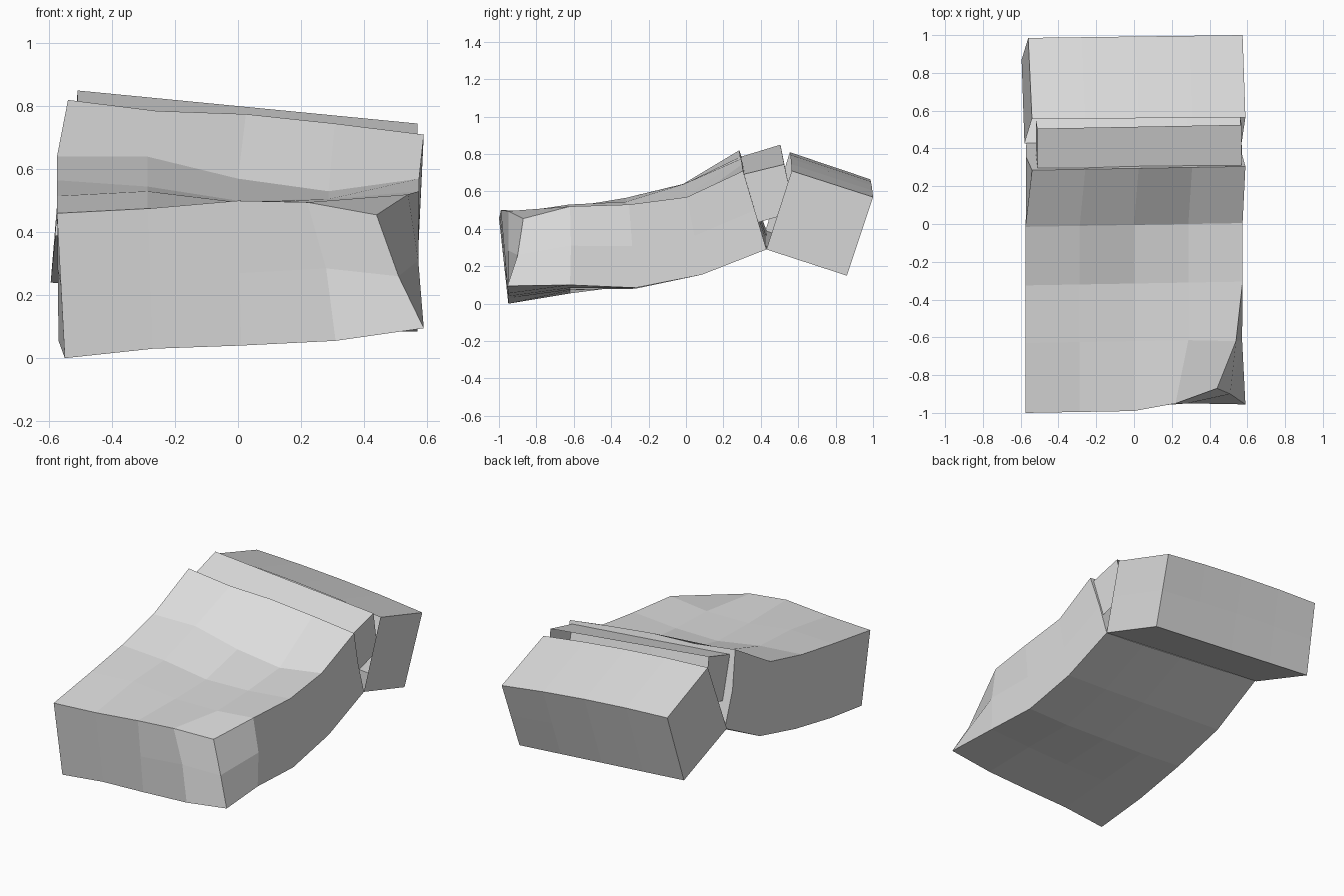
import bpy, bmesh
from mathutils import Vector

cube = bpy.data.objects.get("Cube")
if cube:
    bpy.data.objects.remove(cube, do_unlink=True)

stone = bpy.data.materials.new("pale grey stone")
stone.use_nodes = True
colour = (0.72, 0.72, 0.72, 1)
stone.diffuse_color = colour
stone.node_tree.nodes["Principled BSDF"].inputs["Base Color"].default_value = colour


def mix(a, b, t):
    return a + (b - a) * t


def block(name, counts, place, open_sides=()):
    """Box of quads, open on the listed (axis, level) sides; place(i, j, k) gives each point."""
    bm = bmesh.new()
    verts = {}

    def vert(key):
        if key not in verts:
            verts[key] = bm.verts.new(place(*key))
        return verts[key]

    hole = []
    for axis in range(3):
        a, b = [n for n in range(3) if n != axis]
        for level in (0, counts[axis]):
            for p in range(counts[a]):
                for q in range(counts[b]):
                    corners = []
                    for dp, dq in ((0, 0), (1, 0), (1, 1), (0, 1)):
                        key = [level] * 3
                        key[a], key[b] = p + dp, q + dq
                        corners.append(vert(tuple(key)))
                    face = bm.faces.new(corners)
                    if (axis, level) in open_sides:
                        hole.append(face)
    bmesh.ops.recalc_face_normals(bm, faces=bm.faces)
    bmesh.ops.delete(bm, geom=hole, context="FACES")
    mesh = bpy.data.meshes.new(name)
    bm.to_mesh(mesh)
    bm.free()
    mesh.materials.append(stone)
    obj = bpy.data.objects.new(name, mesh)
    bpy.context.collection.objects.link(obj)


def hexahedron(left, right, counts, bulge=0.0):
    """Placement between two end quads: low front, low back, top front, top back."""
    def place(i, j, k):
        u, v, w = (n / c for n, c in zip((i, j, k), counts))
        ends = []
        for quad in (left, right):
            lf, lb, tf, tb = (Vector(p) for p in quad)
            ends.append(mix(mix(lf, lb, v), mix(tf, tb, v), w))
        p = mix(ends[0], ends[1], u)
        p.z += bulge * 4 * u * (1 - u) * w
        return p
    return place


# Long bent slab: five rows from front to back, heights run across x
TOP_Y = (-1, -0.63, -0.325, -0.015, 0.285)
LOW_Y = (-0.95, -0.62, -0.27, 0.085, 0.43)
TOP_Z = (
    (0.46, 0.475, 0.5, 0.495, 0.455),
    (0.515, 0.53, 0.495, 0.495, 0.52),
    (0.565, 0.545, 0.5, 0.505, 0.53),
    (0.64, 0.64, 0.57, 0.53, 0.57),
    (0.82, 0.785, 0.775, 0.745, 0.71),
)
LOW_Z = (
    (0, 0.03, 0.04, 0.055, 0.095),
    (0.055, 0.07, 0.075, 0.085, 0.1),
    (0.12, 0.1, 0.09, 0.08, 0.085),
    (0.21, 0.195, 0.18, 0.165, 0.155),
    (0.39, 0.36, 0.335, 0.31, 0.29),
)
# Worn front corner
CHIPPED = {
    (3, 0, 0): (0.31, -0.95, 0.055),
    (3, 0, 1): (0.28, -0.95, 0.285),
    (3, 0, 2): (0.22, -0.95, 0.495),
    (4, 0, 2): (0.44, -0.87, 0.455),
    (4, 0, 1): (0.51, -0.9, 0.26),
    (4, 0, 0): (0.59, -0.955, 0.095),
    (4, 1, 2): (0.54, -0.62, 0.52),
}


def slab_point(i, j, k):
    if (i, j, k) in CHIPPED:
        return CHIPPED[i, j, k]
    u, w = i / 4, k / 2
    low_left = -0.55 if j == 0 else -0.57
    x = mix(mix(low_left, 0.57, u), mix(-0.575, 0.575, u), w)
    if j == 4 and w == 1:
        x = mix(-0.54, 0.59, u)
    y = mix(LOW_Y[j], TOP_Y[j] + 0.02 * u, w)
    z = mix(LOW_Z[j][i], TOP_Z[j][i], w)
    return x, y, z


block("main_slab", (4, 4, 2), slab_point)

# Narrow bar set in the gap, open below and behind
block("joint_bar", (1, 1, 1), hexahedron(
    ((-0.52, 0.345, 0.52), (-0.52, 0.56, 0.58), (-0.51, 0.275, 0.78), (-0.51, 0.505, 0.85)),
    ((0.56, 0.37, 0.43), (0.56, 0.58, 0.49), (0.57, 0.3, 0.69), (0.57, 0.525, 0.745)),
    (1, 1, 1)), ((1, 1), (2, 0)))

# Short block tilting down behind the bar, open towards it
block("rear_block", (4, 1, 2), hexahedron(
    ((-0.58, 0.425, 0.39), (-0.595, 0.87, 0.24), (-0.54, 0.555, 0.81), (-0.56, 0.985, 0.665)),
    ((0.57, 0.43, 0.29), (0.55, 0.86, 0.15), (0.59, 0.565, 0.71), (0.575, 1, 0.57)),
    (4, 1, 2), 0.015), ((1, 0),))
